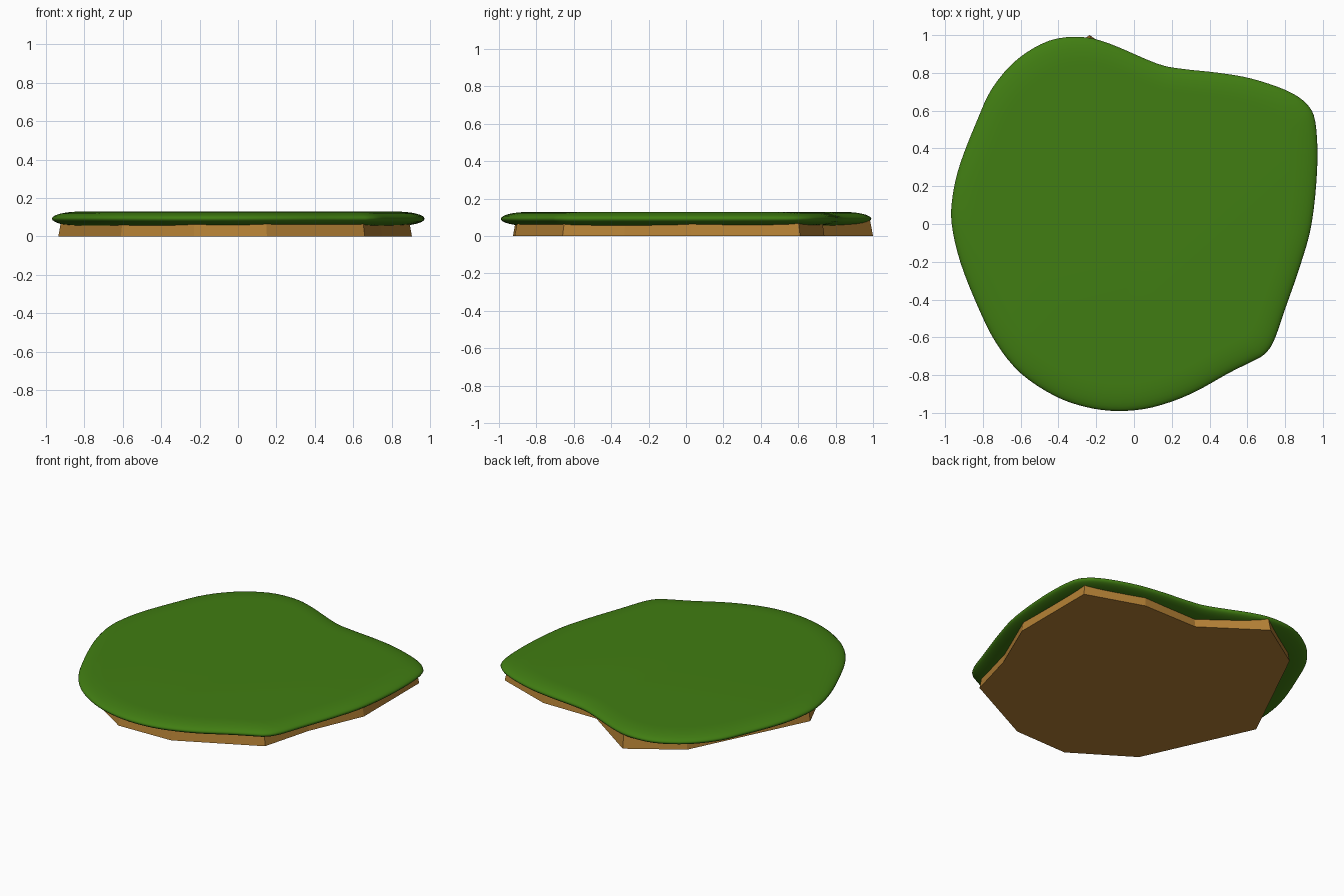
import bpy
import bmesh
import math
from mathutils import Vector

cube = bpy.data.objects.get("Cube")
if cube:
    bpy.data.objects.remove(cube, do_unlink=True)


def make_material(name, color):
    mat = bpy.data.materials.new(name)
    mat.use_nodes = True
    mat.diffuse_color = color
    mat.node_tree.nodes["Principled BSDF"].inputs["Base Color"].default_value = color
    return mat


def smooth_loop(points, steps):
    """Closed Catmull-Rom curve through the given points."""
    pts = [Vector(p) for p in points]
    count = len(pts)
    result = []
    for i in range(count):
        a, b, c, d = (pts[(i + k) % count] for k in (-1, 0, 1, 2))
        for s in range(steps):
            t = s / steps
            result.append(0.5 * (2 * b + (c - a) * t
                                 + (2 * a - 5 * b + 4 * c - d) * t ** 2
                                 + (3 * b - a - 3 * c + d) * t ** 3))
    return result


def loft(name, outline, levels, mat, smooth):
    """Stack scaled copies of an outline, given as (scale, height), and cap both ends."""
    bm = bmesh.new()
    rings = [[bm.verts.new((p[0] * scale, p[1] * scale, z)) for p in outline]
             for scale, z in levels]
    count = len(outline)
    for low, high in zip(rings, rings[1:]):
        for i in range(count):
            j = (i + 1) % count
            bm.faces.new((low[i], low[j], high[j], high[i]))
    bm.faces.new(rings[0])
    bm.faces.new(rings[-1])
    bmesh.ops.recalc_face_normals(bm, faces=bm.faces)
    for face in bm.faces:
        face.smooth = smooth
    mesh = bpy.data.meshes.new(name)
    bm.to_mesh(mesh)
    bm.free()
    mesh.materials.append(mat)
    obj = bpy.data.objects.new(name, mesh)
    bpy.context.collection.objects.link(obj)
    return obj


grass_green = make_material("grass_green", (0.052, 0.205, 0.006, 1))
soil_brown = make_material("soil_brown", (0.46, 0.22, 0.036, 1))

# Soil slab: faceted polygon that narrows slightly upwards
soil_outline = [
    (.905, .61), (.53, .74), (.14, .74), (-.235, 1), (-.56, .79), (-.935, .03),
    (-.61, -.68), (-.23, -.925), (.15, -.915), (.66, -.66), (.75, -.33), (.905, .03),
]
loft("soil_base", soil_outline, [(1, 0), (.984, .085)], soil_brown, False)

# Grass pad: smooth rounded outline with a soft rim
grass_outline = [
    (-.28, .99), (-.13, .955), (.12, .85), (.25, .822), (.45, .8), (.62, .77),
    (.8, .71), (.91, .64), (.96, .54), (.97, .3), (.94, 0), (.88, -.22),
    (.8, -.45), (.74, -.62), (.69, -.69), (.63, -.725), (.5, -.79), (.3, -.9),
    (.1, -.97), (-.08, -.99), (-.25, -.97), (-.42, -.91), (-.6, -.79),
    (-.73, -.63), (-.83, -.43), (-.92, -.2), (-.965, 0), (-.96, .15),
    (-.92, .32), (-.83, .55), (-.75, .72), (-.62, .87), (-.45, .97),
]
rim_steps = 16
rim = []
for k in range(rim_steps + 1):
    angle = math.pi * (k / rim_steps - 0.5)
    rim.append((1 - 0.15 * (1 - math.cos(angle)), 0.092 + 0.037 * math.sin(angle)))
loft("grass_top", smooth_loop(grass_outline, 4), rim, grass_green, True)
